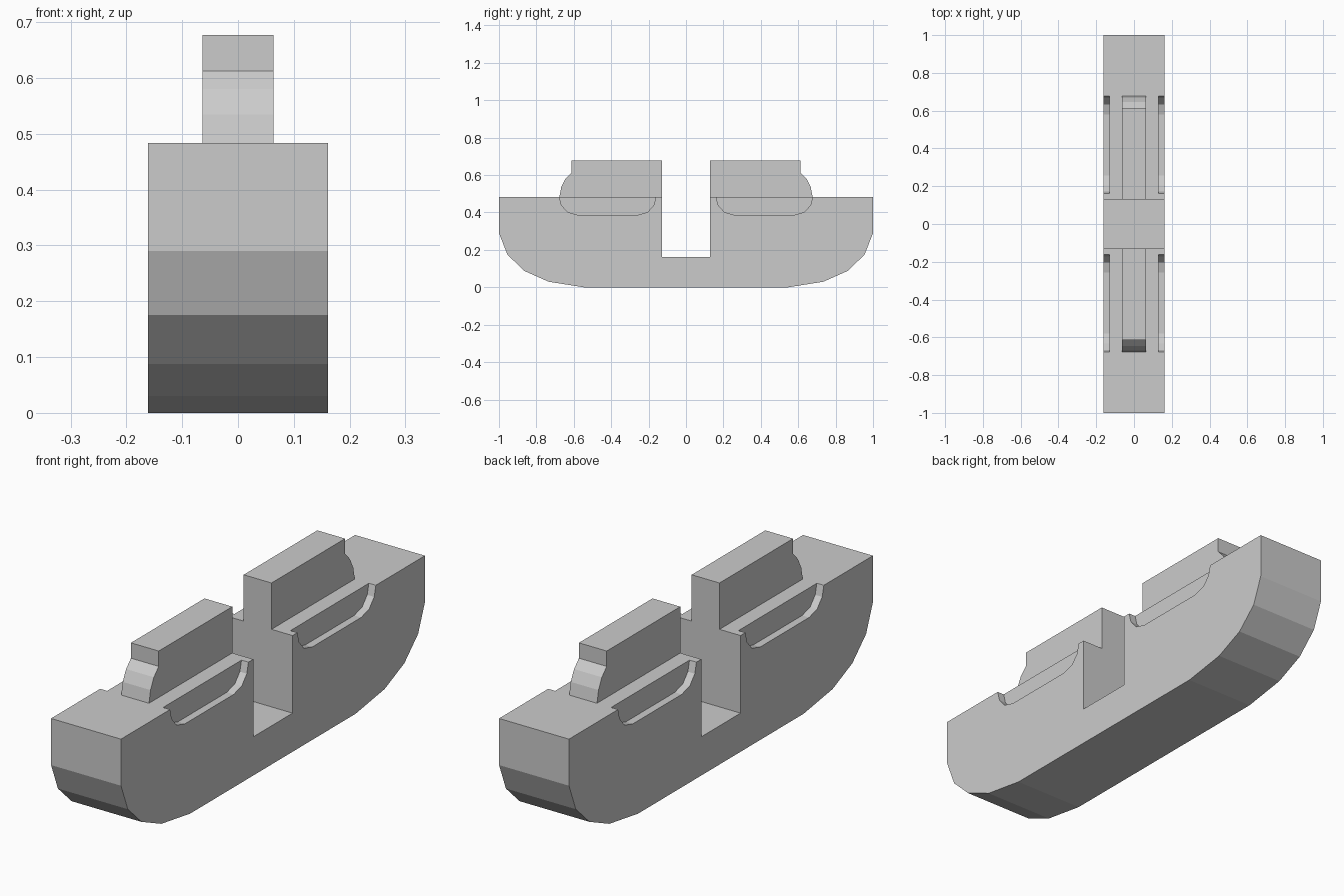
import bpy, bmesh

if "Cube" in bpy.data.objects:
    bpy.data.objects.remove(bpy.data.objects["Cube"])

W = 0.161      # half width of the body
TOP = 0.484    # deck height


def extrude_profile(name, pts, x0, x1):
    """Solid from a (y, z) outline, extruded along x."""
    bm = bmesh.new()
    face = bm.faces.new([bm.verts.new((x0, y, z)) for y, z in pts])
    new = bmesh.ops.extrude_face_region(bm, geom=[face])["geom"]
    verts = [v for v in new if isinstance(v, bmesh.types.BMVert)]
    bmesh.ops.translate(bm, verts=verts, vec=(x1 - x0, 0, 0))
    bmesh.ops.recalc_face_normals(bm, faces=bm.faces)
    mesh = bpy.data.meshes.new(name)
    bm.to_mesh(mesh)
    bm.free()
    obj = bpy.data.objects.new(name, mesh)
    bpy.context.collection.objects.link(obj)
    return obj


def combine(target, other, operation):
    """Apply a boolean and discard the helper."""
    mod = target.modifiers.new(operation, "BOOLEAN")
    mod.operation, mod.object, mod.solver = operation, other, "EXACT"
    bpy.context.view_layer.objects.active = target
    bpy.ops.object.modifier_apply(modifier=mod.name)
    bpy.data.objects.remove(other)


def flip(pts, s):
    return [(s * y, z) for y, z in pts]


# Rounded body with the central slot
half = [(0.129, 0.161), (0.129, TOP), (1, TOP), (1, 0.29), (0.955, 0.175),
        (0.865, 0.088), (0.735, 0.03), (0.545, 0)]
body = extrude_profile("rounded_body", half + flip(half, -1)[::-1], -W, W)

# Raised tabs with curved outer ends, flush with the slot walls
tab = [(0.129, TOP), (0.129, 0.677), (0.613, 0.677), (0.613, 0.613),
       (0.645, 0.58), (0.667, 0.535), (0.677, TOP)]
# Shallow rounded side recesses, open at the top
recess = [(0.161, 0.55), (0.161, TOP), (0.172, 0.44), (0.205, 0.402), (0.258, 0.387),
          (0.58, 0.387), (0.633, 0.402), (0.666, 0.44), (0.677, TOP), (0.677, 0.55)]

for s in (-1, 1):
    for side in (-1, 1):
        cutter = extrude_profile("recess_cutter", flip(recess, s), side * 0.129, side * 0.2)
        combine(body, cutter, "DIFFERENCE")
for s in (-1, 1):
    combine(body, extrude_profile("raised_tab", flip(tab, s), -0.064, 0.064), "UNION")
